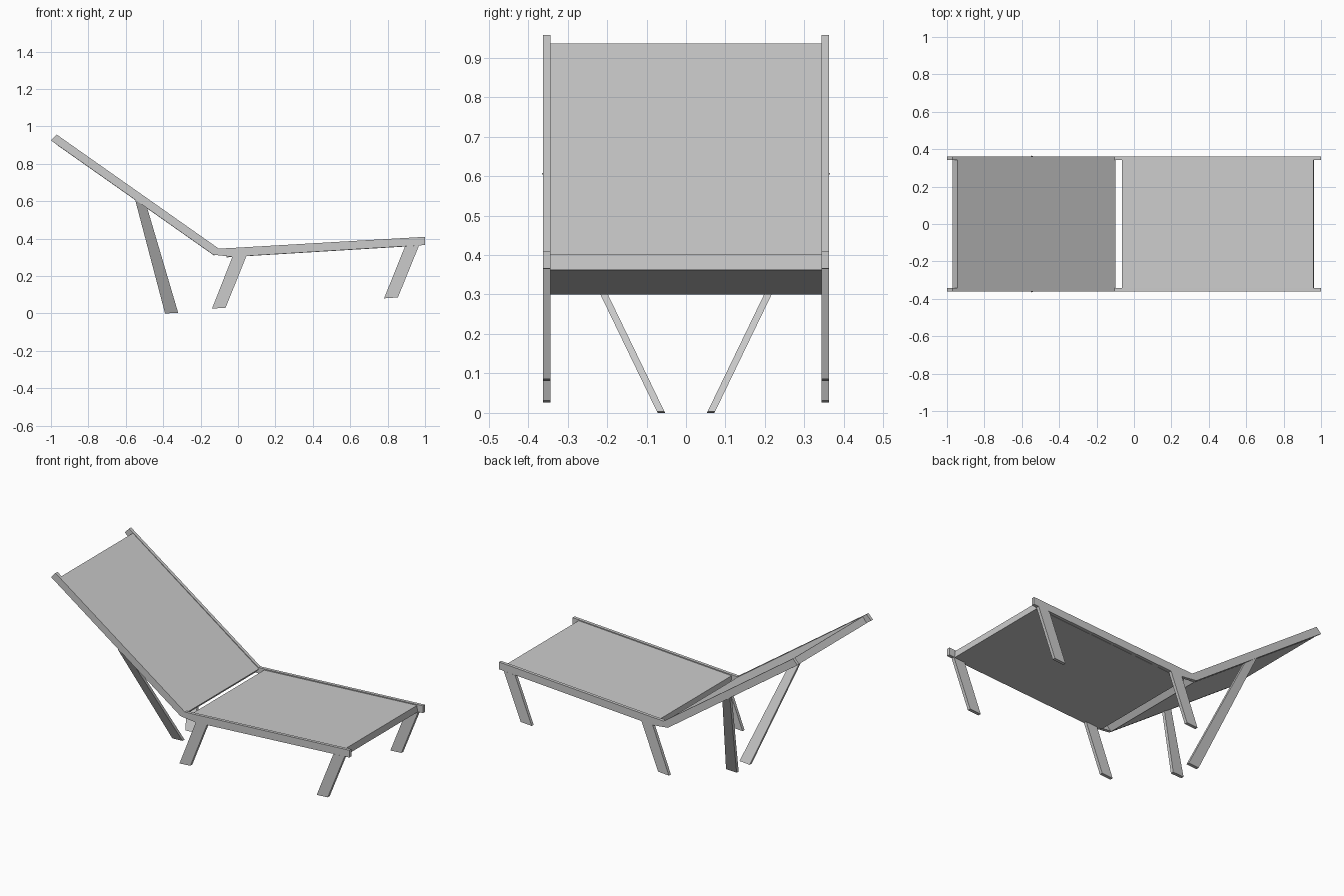
import bpy

if "Cube" in bpy.data.objects:
    bpy.data.objects.remove(bpy.data.objects["Cube"])


def mesh_object(name, verts, faces):
    mesh = bpy.data.meshes.new(name)
    mesh.from_pydata(verts, [], faces)
    mesh.update()
    obj = bpy.data.objects.new(name, mesh)
    bpy.context.collection.objects.link(obj)
    return obj


def prism(name, profile, y0, y1, shear=0.0):
    """Extrude a clockwise XZ profile from y0 to y1; shear leans it outward in y with height."""
    n = len(profile)
    verts = [(x, y + shear * z, z) for y in (y0, y1) for x, z in profile]
    faces = [tuple(reversed(range(n))), tuple(range(n, 2 * n))]
    faces += [(i, (i + 1) % n, n + (i + 1) % n, n + i) for i in range(n)]
    return mesh_object(name, verts, faces)


def mirrored(obj):
    """Mirror to the other side of the lounger."""
    mod = obj.modifiers.new("Mirror", 'MIRROR')
    mod.use_axis = (False, True, False)
    mod.use_mirror_merge = False
    return obj


INNER, OUTER = 0.343, 0.362

# Bent side rails
rail = [(-1.0, 0.925), (-0.97, 0.957), (-0.103, 0.347), (-0.02, 0.351),
        (1.0, 0.41), (1.0, 0.366), (-0.03, 0.303), (-0.132, 0.314)]
mirrored(prism("side_rail", rail[::-1][::-1], INNER, OUTER))

# Leaning legs flush with the rails
middle_leg = [(-0.139, 0.026), (-0.03, 0.303), (0.045, 0.308), (-0.066, 0.031)]
end_leg = [(0.781, 0.081), (0.893, 0.359), (0.968, 0.364), (0.855, 0.086)]
mirrored(prism("middle_leg", middle_leg, INNER, OUTER))
mirrored(prism("end_leg", end_leg, INNER, OUTER))

# Backrest props leaning inward to the ground
prop = [(-0.39, 0.0), (-0.55, 0.608), (-0.485, 0.563), (-0.32, 0.004)]
mirrored(prism("backrest_prop", prop, 0.053, 0.072, 0.483))

# Seat and backrest panels, slightly below the rail tops
seat = [(-0.062, 0.300), (-0.065, 0.342), (0.96, 0.402), (0.963, 0.362)]
back = [(-0.971, 0.903), (-0.945, 0.936), (-0.10, 0.339), (-0.127, 0.309)]
prism("seat_panel", seat, -INNER, INNER)
prism("backrest_panel", back, -INNER, INNER)
